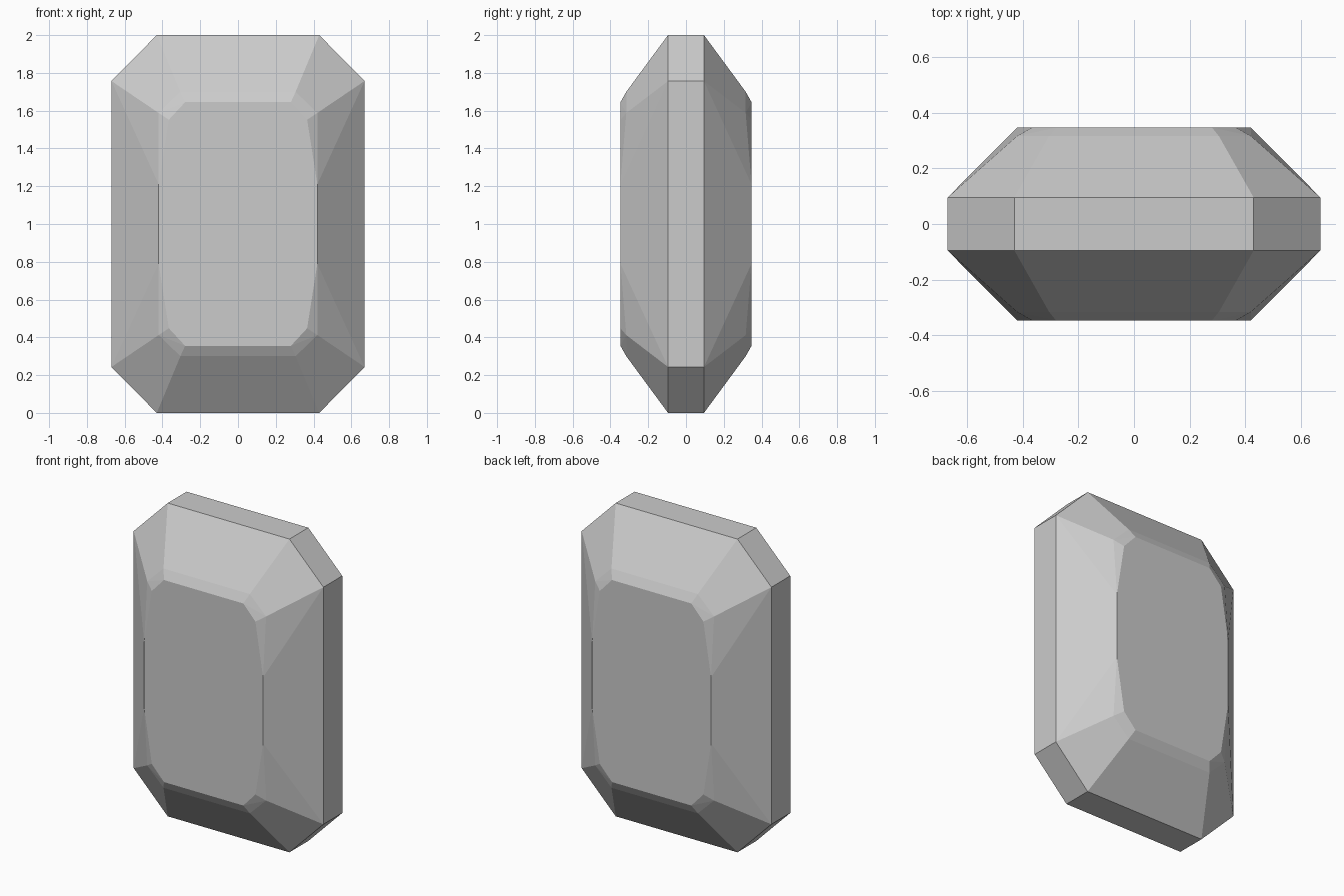
import bpy, bmesh, math

if "Cube" in bpy.data.objects:
    bpy.data.objects.remove(bpy.data.objects["Cube"])

# Quarter outlines (x, y, z above mid-height), mirrored into all eight octants
girdle = [(0.43, 0.095, 1.0), (0.67, 0.095, 0.757)]
shoulder = [(0.305, 0.316, 0.70), (0.42, 0.316, 0.588)]
table = [(0.28, 0.347, 0.645), (0.366, 0.347, 0.552), (0.42, 0.347, 0.21)]

bm = bmesh.new()
for x, y, z in girdle + shoulder + table:
    for sx in (-1, 1):
        for sy in (-1, 1):
            for sz in (-1, 1):
                bm.verts.new((sx * x, sy * y, 1 + sz * z))

# The cut stone is convex, so its facets are the hull of the outlines
hull = bmesh.ops.convex_hull(bm, input=bm.verts[:])
loose = [v for v in bm.verts if not v.link_faces]
bmesh.ops.delete(bm, geom=loose, context='VERTS')
bmesh.ops.dissolve_limit(bm, angle_limit=math.radians(1.0),
                         verts=bm.verts[:], edges=bm.edges[:])
bmesh.ops.recalc_face_normals(bm, faces=bm.faces[:])

mesh = bpy.data.meshes.new("cut_gemstone")
bm.to_mesh(mesh)
bm.free()
gem = bpy.data.objects.new("cut_gemstone", mesh)
bpy.context.collection.objects.link(gem)
